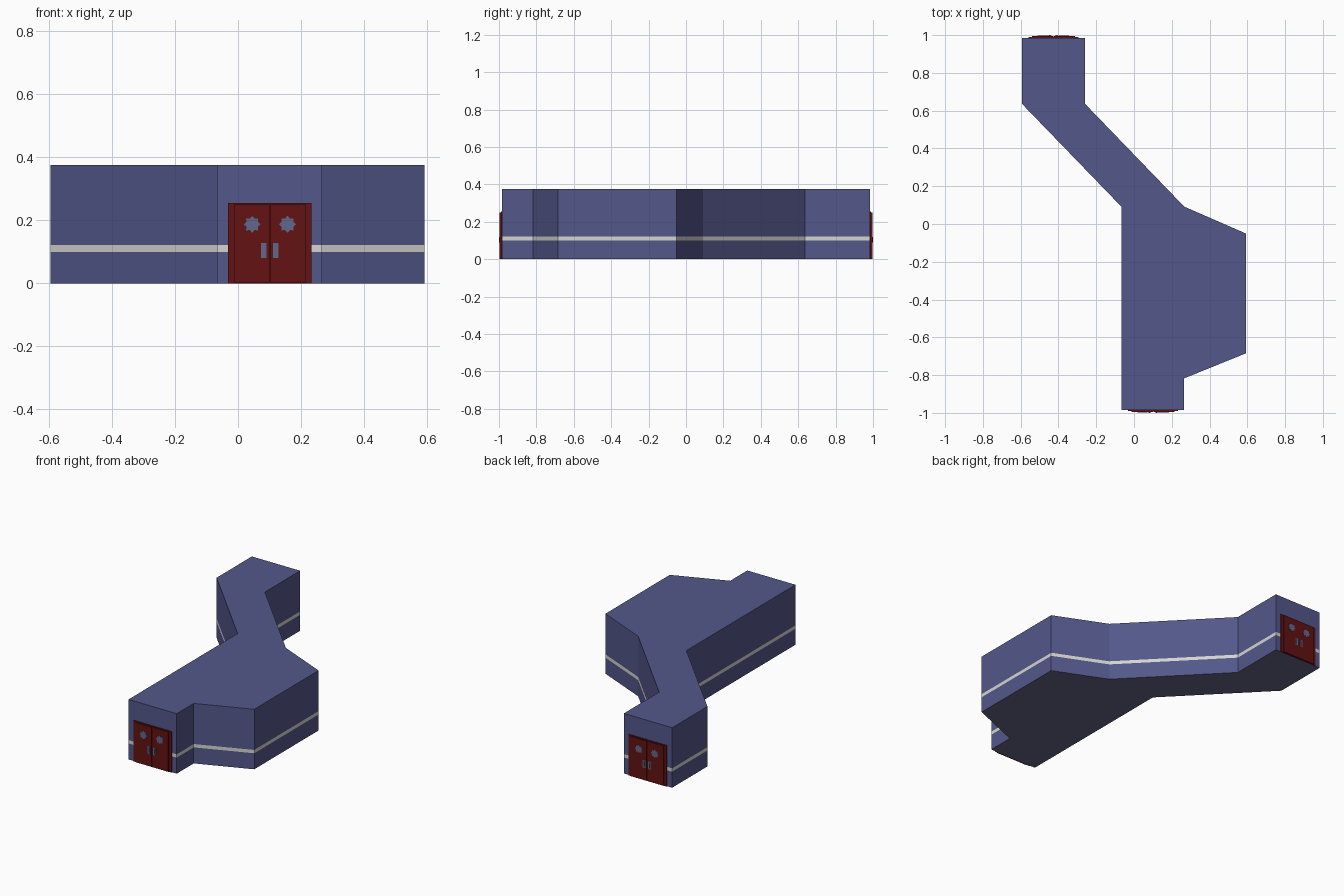
import bpy, bmesh, math
from mathutils import Matrix, Vector

if "Cube" in bpy.data.objects:
    bpy.data.objects.remove(bpy.data.objects["Cube"])


def material(name, r, g, b):
    m = bpy.data.materials.new(name)
    m.diffuse_color = (r, g, b, 1)
    m.use_nodes = True
    m.node_tree.nodes["Principled BSDF"].inputs["Base Color"].default_value = m.diffuse_color
    return m


WALL = material("blue_wall", 0.087, 0.096, 0.255)
STRIPE = material("pale_stripe", 0.66, 0.66, 0.64)
FLOOR = material("grey_floor", 0.127, 0.133, 0.225)
RED = material("dark_red", 0.125, 0.006, 0.006)
STEEL = material("steel_blue", 0.12, 0.135, 0.27)


def finish(bm, name, mats):
    bmesh.ops.recalc_face_normals(bm, faces=bm.faces[:])
    me = bpy.data.meshes.new(name)
    bm.to_mesh(me)
    bm.free()
    ob = bpy.data.objects.new(name, me)
    bpy.context.collection.objects.link(ob)
    for m in mats:
        me.materials.append(m)
    return ob


# Building shell: floor plan outline extruded, wall bands coloured by height
plan = [(-0.067, -0.985), (0.266, -0.985), (0.266, -0.817), (0.592, -0.685),
        (0.592, -0.05), (0.266, 0.092), (-0.26, 0.637), (-0.26, 0.985),
        (-0.594, 0.985), (-0.594, 0.637), (-0.067, 0.092)]
levels = [0, 0.1, 0.121, 0.375]
bm = bmesh.new()
rings = [[bm.verts.new((x, y, z)) for x, y in plan] for z in levels]
n = len(plan)
for k in range(3):
    for i in range(n):
        j = (i + 1) % n
        f = bm.faces.new((rings[k][i], rings[k][j], rings[k + 1][j], rings[k + 1][i]))
        f.material_index = 1 if k == 1 else 0
bm.faces.new(rings[0][::-1]).material_index = 2
bm.faces.new(rings[-1])
finish(bm, "building_shell", [WALL, STRIPE, FLOOR])


def box(name, lo, hi, place, mat):
    lo, hi = Vector(lo), Vector(hi)
    bm = bmesh.new()
    bmesh.ops.create_cube(bm, size=1)
    for v in bm.verts:
        v.co = Vector(((lo[i] + hi[i]) / 2 + v.co[i] * (hi[i] - lo[i]) for i in range(3)))
    bm.transform(place)
    finish(bm, name, [mat])


def star(name, cx, cz, y0, y1, place, mat):
    # Eight-pointed window plate
    bm = bmesh.new()
    pts = []
    for i in range(16):
        r = 0.027 if i % 2 == 0 else 0.020
        a = i * math.pi / 8
        pts.append(bm.verts.new((cx + r * math.cos(a), y0, cz + r * math.sin(a))))
    face = bm.faces.new(pts)
    ext = bmesh.ops.extrude_face_region(bm, geom=[face])
    for v in ext["geom"]:
        if isinstance(v, bmesh.types.BMVert):
            v.co.y = y1
    bm.transform(place)
    finish(bm, name, [mat])


# Double doors: modelled facing -y, then placed at each end
ends = {"front": Matrix.Translation((0.101, 0, 0)),
        "back": Matrix.Translation((-0.427, 0, 0)) @ Matrix.Rotation(math.pi, 4, 'Z')}
for end, place in ends.items():
    box(end + "_door_frame", (-0.132, -0.990, 0), (0.132, -0.983, 0.255), place, RED)
    for side, s in (("left", -1), ("right", 1)):
        tag = end + "_" + side
        a, b = sorted((s * 0.001, s * 0.114))
        box(tag + "_door_leaf", (a, -0.996, 0.002), (b, -0.989, 0.25), place, RED)
        star(tag + "_door_window", s * 0.056, 0.187, -0.9955, -0.998, place, STEEL)
        # Push plate with a raised grip
        c = s * 0.019
        box(tag + "_push_plate", (c - 0.009, -0.9975, 0.08), (c + 0.009, -0.9955, 0.127), place, STEEL)
        box(tag + "_door_grip", (c - 0.003, -1.0, 0.088), (c + 0.003, -0.997, 0.119), place, STEEL)
